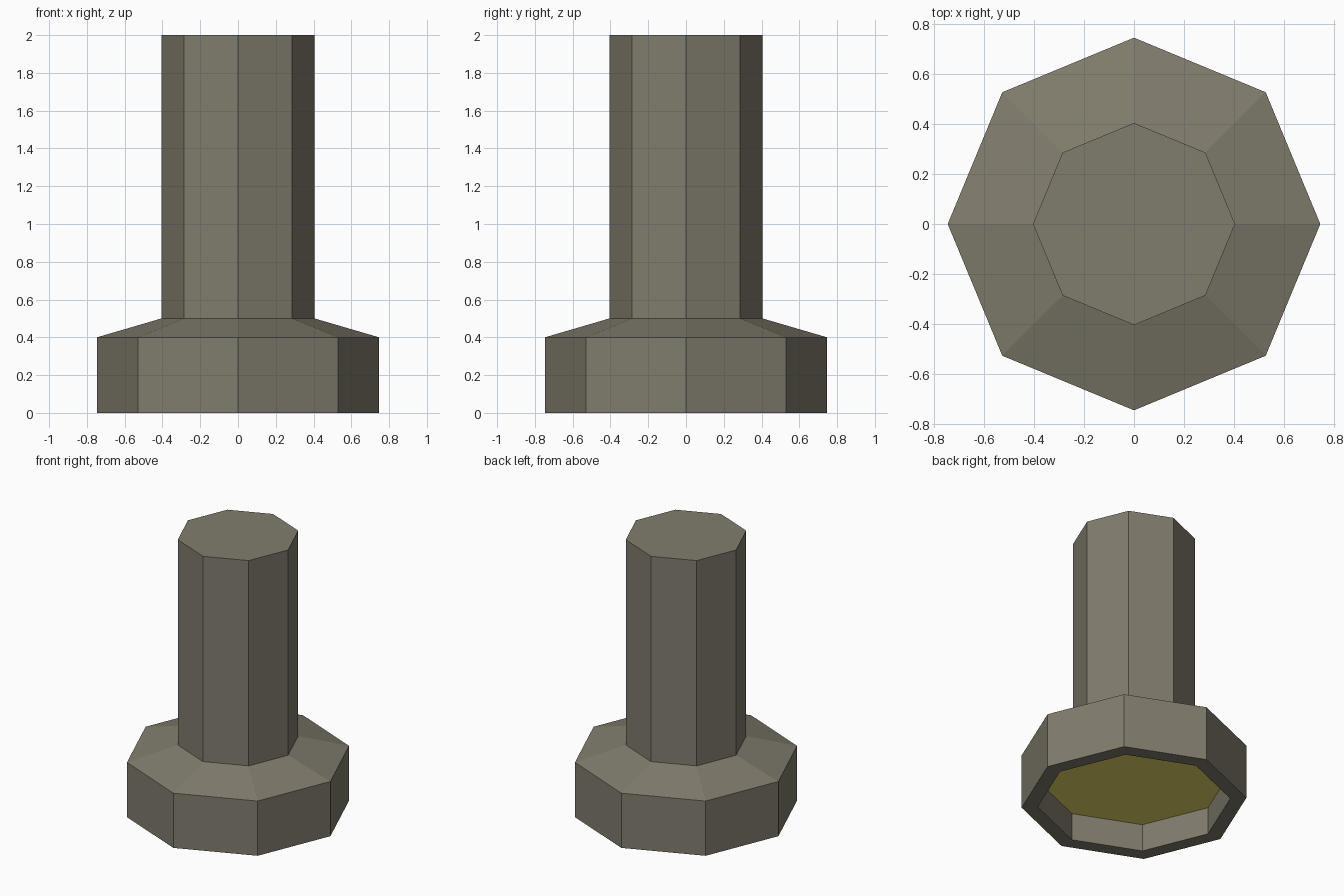
import bpy, bmesh, math

if "Cube" in bpy.data.objects:
    bpy.data.objects.remove(bpy.data.objects["Cube"])

SIDES = 8

def material(name, rgb):
    m = bpy.data.materials.new(name)
    m.diffuse_color = (*rgb, 1.0)
    m.use_nodes = True
    m.node_tree.nodes["Principled BSDF"].inputs["Base Color"].default_value = m.diffuse_color
    return m

def lathe(name, profile, mat, cap_start=False, cap_end=False):
    """Revolve (radius, z) points, listed bottom-outside to top, into a flat-sided solid."""
    bm = bmesh.new()
    rings = []
    for r, z in profile:
        rings.append([bm.verts.new((r * math.cos(2 * math.pi * i / SIDES),
                                    r * math.sin(2 * math.pi * i / SIDES), z))
                      for i in range(SIDES)])
    for low, high in zip(rings, rings[1:]):
        for i in range(SIDES):
            j = (i + 1) % SIDES
            bm.faces.new((low[i], low[j], high[j], high[i]))
    if cap_start:
        bm.faces.new(rings[0][::-1])
    if cap_end:
        bm.faces.new(rings[-1])
    mesh = bpy.data.meshes.new(name)
    bm.to_mesh(mesh)
    bm.free()
    mesh.materials.append(mat)
    obj = bpy.data.objects.new(name, mesh)
    bpy.context.collection.objects.link(obj)
    return obj

body_grey = material("warm_grey", (0.216, 0.202, 0.153))
lens_yellow = material("lens_yellow", (0.831, 0.723, 0.147))

# Housing: recess wall, bottom rim, head, sloped shoulder, shaft and top
lathe("lamp_housing",
      [(0.64, 0.2), (0.64, 0.0), (0.747, 0.0), (0.747, 0.4),
       (0.405, 0.5), (0.405, 2.0)],
      body_grey, cap_end=True)

# Lens: yellow disc facing down, closing the recess
lathe("lens", [(0.64, 0.2)], lens_yellow, cap_start=True)
